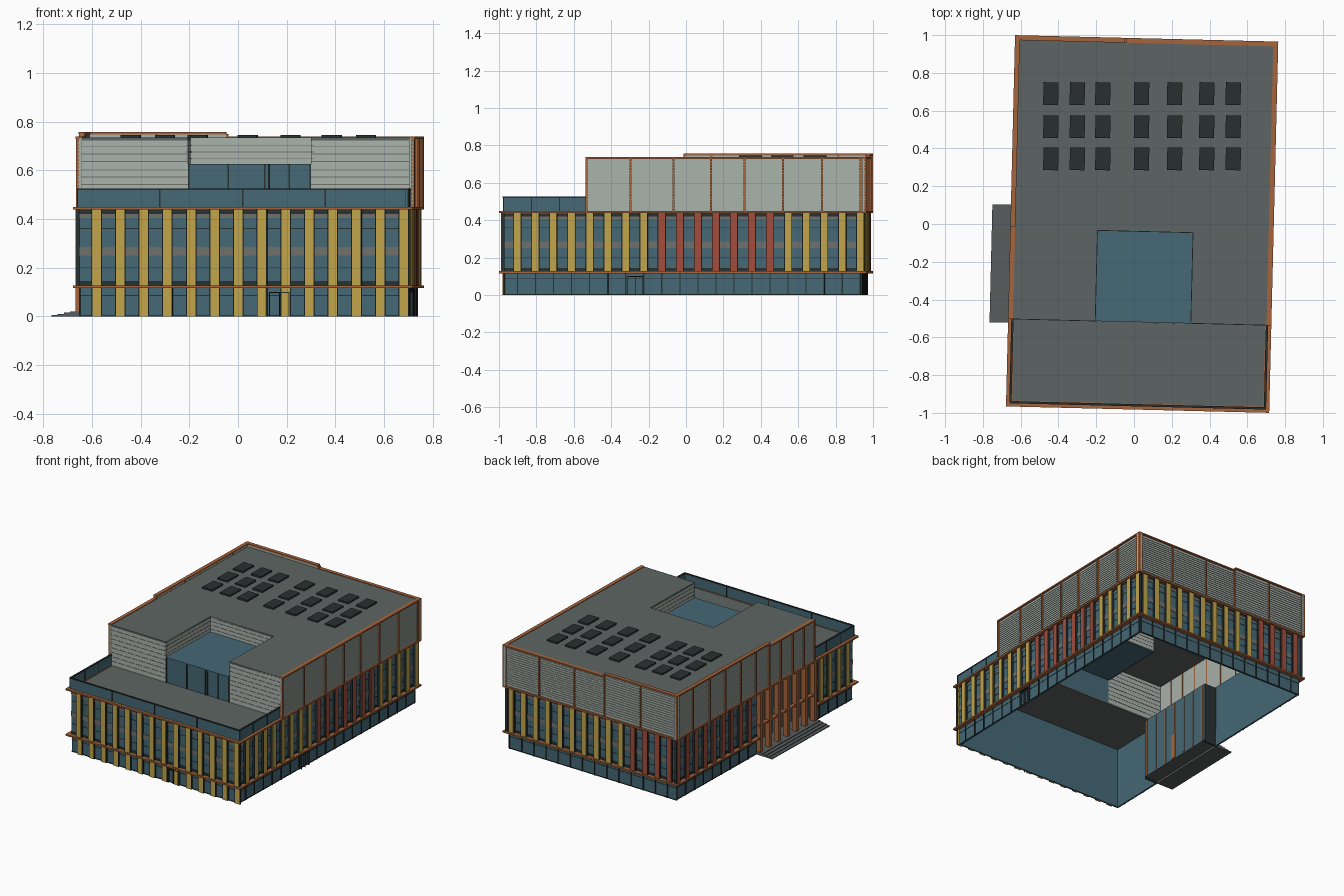
import bpy, bmesh
from mathutils import Matrix, Vector
from math import radians

if "Cube" in bpy.data.objects:
    bpy.data.objects.remove(bpy.data.objects["Cube"])

HW, HL = 0.697, 0.983            # half width / half length of the outer frame
PLACE = Matrix.Translation((0.043, 0, 0)) @ Matrix.Rotation(radians(-1.4), 4, 'Z')
COL = {
    'glass': (.06, .14, .18), 'yellow': (.54, .38, .07), 'red': (.36, .075, .045),
    'orange': (.38, .13, .045), 'light': (.40, .45, .41), 'roof': (.11, .13, .125),
    'dark': (.022, .03, .03), 'grey': (.16, .16, .15), 'step': (.10, .11, .11),
}
MATS = {}
for key, c in COL.items():
    MATS[key] = bpy.data.materials.new(key)
    MATS[key].diffuse_color = (*c, 1)
PARTS = {}


def box(name, mat, x0, x1, y0, y1, z0, z1):
    bm, _ = PARTS.setdefault(name, (bmesh.new(), mat))
    size = Matrix.Diagonal((abs(x1 - x0), abs(y1 - y0), abs(z1 - z0), 1))
    mid = Vector(((x0 + x1) / 2, (y0 + y1) / 2, (z0 + z1) / 2))
    bmesh.ops.create_cube(bm, size=1, matrix=PLACE @ Matrix.Translation(mid) @ size)


def wall(side, name, mat, s0, s1, d0, d1, z0, z1):
    """Box on a facade: s runs along it, d is outward from the outer frame plane."""
    if side in 'FB':
        k = -1 if side == 'F' else 1
        box(name, mat, s0, s1, k * (HL + d0), k * (HL + d1), z0, z1)
    else:
        k = -1 if side == 'L' else 1
        box(name, mat, k * (HW + d0), k * (HW + d1), s0, s1, z0, z1)


ENTRY = (-0.54, 0.085)


def storeys(side, a, b):
    """Glazing bands, spandrels, rails and trims between a and b."""
    wall(side, 'ground_glazing', 'glass', a, b, -.04, -.03, 0, .12)
    wall(side, 'upper_glazing', 'glass', a, b, -.037, -.027, .12, .445)
    for z0, z1 in ((.25, .285), (.405, .42)):
        wall(side, 'spandrels', 'grey', a, b, -.03, -.024, z0, z1)
    for z0, z1 in ((.128, .145), (.42, .44), (.2, .203), (.36, .363)):
        wall(side, 'dark_window_bands', 'dark', a, b, -.03, -.025, z0, z1)
    for z0, z1 in ((0, .006), (.085, .088)):
        wall(side, 'ground_rails', 'dark', a, b, -.033, -.028, z0, z1)


storeys('F', -HW + .03, HW - .03)
storeys('B', -HW + .03, HW - .03)
storeys('R', -HL + .03, HL - .03)
storeys('L', -HL + .03, ENTRY[0])
storeys('L', ENTRY[1], HL - .03)

# orange horizontal trims around the middle storeys
for side, h in (('F', HW), ('B', HW), ('L', HL), ('R', HL)):
    wall(side, 'upper_trim', 'orange', -h, h, -.032, 0, .438, .45)
    if side != 'L':
        wall(side, 'lower_trim', 'orange', -h, h, -.032, 0, .116, .127)
wall('L', 'lower_trim', 'orange', -HL, ENTRY[0], -.032, 0, .116, .127)
wall('L', 'lower_trim', 'orange', ENTRY[1], HL, -.032, 0, .116, .127)


def fin(side, s, mat, z0=.127, z1=.438, d=-.01):
    wall(side, mat + '_fins', mat, s - .0175, s + .0175, -.03, d, z0, z1)
    for e in (-1, 1):
        wall(side, 'fin_edges', 'dark', s + e * .0195 - .002, s + e * .0195 + .002,
             -.03, d - .002, z0, z1)


# coloured fins: front, back, right, left
for i in range(14):
    s = -.6 + .097 * i
    fin('F', s, 'yellow')
    fin('F', s, 'yellow', 0, .116, -.018)
    fin('B', s - .025, 'red' if i < 4 else 'yellow')
    wall('B', 'ground_mullions', 'dark', s - .003, s + .003, -.03, -.024, 0, .116)
for i in range(20):
    s = -.885 + .0965 * i
    fin('R', s, 'red' if 8 <= i <= 14 else 'yellow')
    wall('R', 'ground_mullions', 'dark', s - .003, s + .003, -.03, -.024, 0, .116)
    if not ENTRY[0] < s < ENTRY[1]:
        fin('L', s, 'red' if s > 0 else 'yellow')
        wall('L', 'ground_mullions', 'dark', s - .003, s + .003, -.03, -.024, 0, .116)

# side doors at ground level
for side, s in (('F', .15), ('R', -.255)):
    for e in (-.04, 0, .04):
        wall(side, 'door_frames', 'dark', s + e - .002, s + e + .002, -.03, -.014, 0, .1)
    wall(side, 'door_frames', 'dark', s - .04, s + .04, -.03, -.014, .097, .101)

# recessed main entrance with tall orange posts and steps
a, b = ENTRY
wall('L', 'entry_glazing', 'glass', a, b, -.13, -.12, .021, .44)
for s in (a, b):
    wall('L', 'entry_cheeks', 'dark', s - .004, s + .004, -.13, -.03, 0, .44)
wall('L', 'entry_soffit', 'roof', a, b, -.13, -.02, .432, .44)
wall('L', 'entry_floor', 'step', a, b, -.13, 0, .014, .021)
for i in range(7):
    s = a + .02 + i * (b - a - .04) / 6
    wall('L', 'entry_posts', 'orange', s - .015, s + .015, -.035, 0, .021, .44)
    wall('L', 'entry_mullions', 'orange', s - .004, s + .004, -.134, -.115, .021, .43)
wall('L', 'entry_door', 'orange', -.26, -.22, -.135, -.112, .021, .2)
wall('L', 'entry_beam', 'orange', a, b, -.03, -.004, .2, .212)
for i in range(4):
    wall('L', 'entry_steps', 'step', a, b, -.03, .098 - .025 * i, .005 * i, .005 * i + .006)


def screen(side, a, b, top, posts):
    """Louvred metal screen with orange posts and a top rail."""
    wall(side, 'metal_screens', 'light', a, b, -.024, -.013, .45, top - .008)
    n = 18
    for i in range(1, n):
        z = .45 + (top - .46) * i / n
        wall(side, 'screen_louvres', 'light', a, b, -.014, -.009, z - .003, z + .003)
    for s in posts:
        wall(side, 'screen_posts', 'orange', s - .005, s + .005, -.026, -.002, .45, top - .008)
    wall(side, 'screen_top_rails', 'orange', a, b, -.026, 0, top - .01, top)


VF = -.52                        # front line of the set-back storey
screen('R', VF, HL, .738, (VF + .005, -.28, -.05, .15, .33, .535, .745, .95, HL - .005))
screen('L', VF, -.03, .738, (VF + .005, -.4, -.28, -.15))
screen('L', -.03, HL, .757, (-.025, .12, .28, .45, .62, .8, HL - .005))
screen('B', -.115, HW, .738, (.13, .41, HW - .005))
screen('B', -HW, -.115, .757, (-.11, -.4, -HW + .005))

# roofs: U-shaped upper roof round the court, terrace, glass court roof
CX0, CX1, CY = -.235, .27, -.04
IX, IY = HW - .024, HL - .024
box('upper_roof', 'roof', -IX, IX, CY, IY, .722, .734)
box('upper_roof', 'roof', -IX, CX0, VF, CY, .722, .734)
box('upper_roof', 'roof', CX1, IX, VF, CY, .722, .734)
box('terrace', 'roof', -IX, IX, -IY, VF + .01, .436, .447)
box('court_glass_roof', 'glass', CX0, CX1, VF, CY, .615, .626)


def louvre_wall(x0, x1, y0, y1, z0):
    box('set_back_walls', 'light', x0, x1, y0, y1, z0, .733)
    n = round((.73 - z0) / .031)
    for i in range(1, n):
        z = z0 + (.73 - z0) * i / n
        box('wall_joints', 'grey', x0 - .0015, x1 + .0015, y0 - .0015, y1 + .0015, z - .0015, z + .0015)


louvre_wall(-IX, CX0, VF, VF + .01, .447)
louvre_wall(CX1, IX, VF, VF + .01, .447)
louvre_wall(CX0, CX1, CY, CY + .01, .62)
louvre_wall(CX0 - .01, CX0, VF, CY, .62)
louvre_wall(CX1, CX1 + .01, VF, CY, .62)
# court glass front with mullions
box('court_glass_front', 'glass', CX0, CX1, VF + .002, VF + .01, .447, .62)
for x in (CX0 + .003, -.07, .08, .095, .18, CX1 - .003):
    box('court_mullions', 'dark', x - .003, x + .003, VF - .004, VF + .008, .447, .625)

# terrace glass balustrade
RX, RY = HW - .02, HL - .02
box('balustrade_glass', 'glass', -RX, RX, -RY, -RY + .006, .447, .52)
for k in (-1, 1):
    box('balustrade_glass', 'glass', k * RX, k * (RX - .006), -RY, VF, .447, .52)
    box('balustrade_rails', 'dark', k * (RX + .003), k * (RX - .009), -RY, VF, .519, .526)
    for v in (-RY + .003, -.81, -.66):
        box('balustrade_posts', 'dark', k * (RX + .003), k * (RX - .009), v - .003, v + .003, .447, .52)
box('balustrade_rails', 'dark', -RX, RX, -RY - .003, -RY + .009, .519, .526)
for x in (-.34, 0, .338):
    box('balustrade_posts', 'dark', x - .003, x + .003, -RY - .003, -RY + .009, .447, .52)

# skylights
for wx in (-.44, -.30, -.165, .04, .215, .385, .525):
    for wy in (.69, .515, .345):
        u = wx - .043 - .0244 * wy
        v = wy + .0244 * u
        box('skylights', 'dark', u - .04, u + .04, v - .06, v + .06, .73, .745)

for name, (bm, mat) in PARTS.items():
    me = bpy.data.meshes.new(name)
    bm.to_mesh(me)
    bm.free()
    me.materials.append(MATS[mat])
    bpy.context.collection.objects.link(bpy.data.objects.new(name, me))

for m in bpy.data.materials:
    if m.users and not m.is_grease_pencil:
        m.use_nodes = True
        m.node_tree.nodes["Principled BSDF"].inputs["Base Color"].default_value = m.diffuse_color
